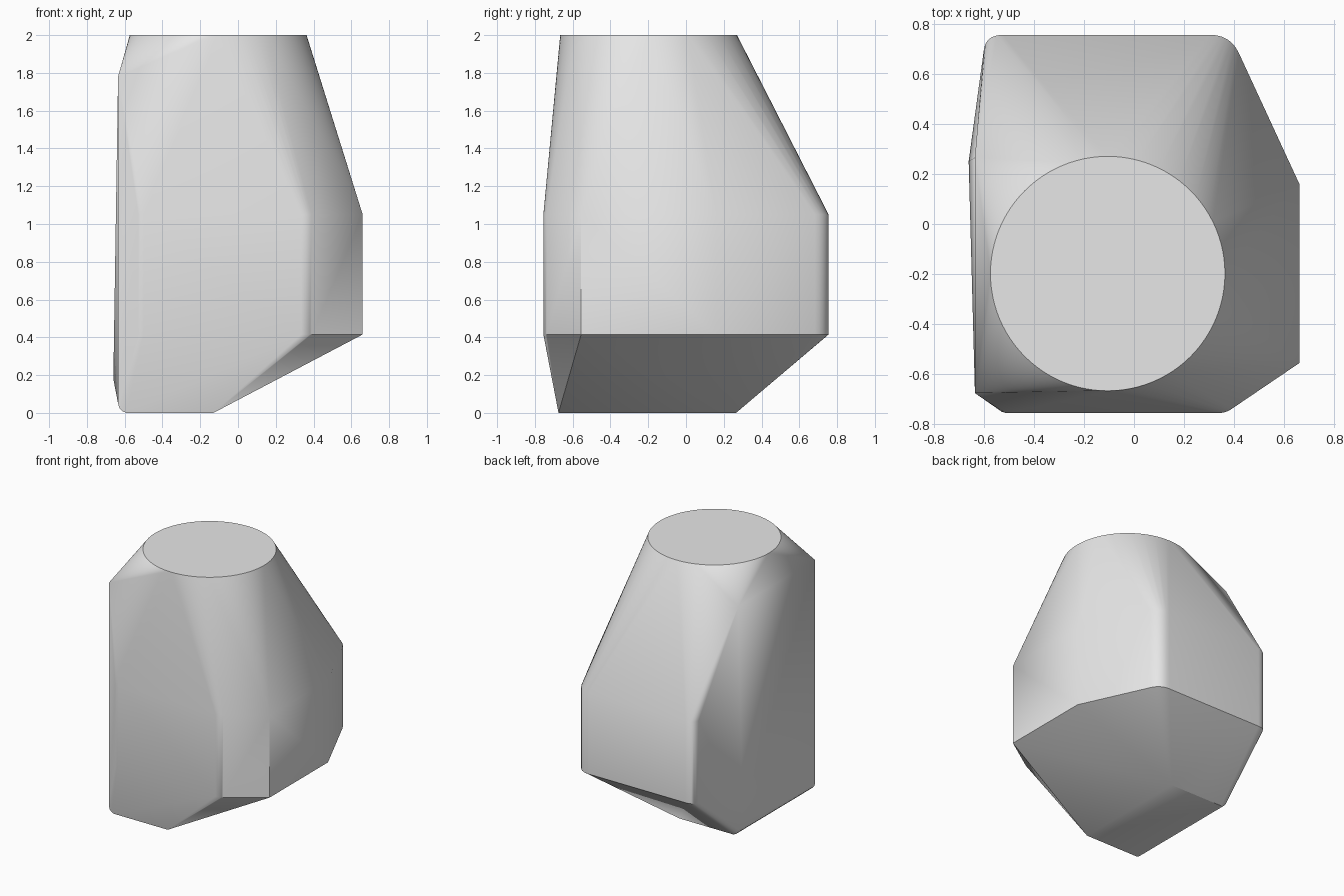
import bpy
import bmesh
import math
from mathutils import Vector

cube = bpy.data.objects.get("Cube")
if cube:
    bpy.data.objects.remove(cube, do_unlink=True)


def rounded_outline(corners, steps=6):
    """Turn (x, y, radius) corners into a closed outline with soft corners."""
    outline = []
    count = len(corners)
    for i, (x, y, r) in enumerate(corners):
        p = Vector((x, y))
        if r == 0:
            outline.append(p)
            continue
        before = Vector(corners[i - 1][:2])
        after = Vector(corners[(i + 1) % count][:2])
        a = p + (before - p).normalized() * r
        b = p + (after - p).normalized() * r
        for s in range(steps + 1):
            t = s / steps
            outline.append(a * (1 - t) ** 2 + p * (2 * t * (1 - t)) + b * t ** 2)
    return outline


points = []

# Round flat top
TOP_SEGMENTS = 96
for i in range(TOP_SEGMENTS):
    a = math.tau * i / TOP_SEGMENTS
    points.append((-0.105 + 0.468 * math.cos(a), -0.198 + 0.468 * math.sin(a), 2.0))

# Wide upright waist
waist = rounded_outline([
    (-0.55, -0.755, 0.05), (0.365, -0.755, 0.03), (0.66, -0.555, 0),
    (0.66, 0.16, 0), (0.385, 0.755, 0.08), (-0.603, 0.755, 0.08),
])
for p in waist:
    points += [(p.x, p.y, z) for z in (0.415, 1.05)]

# Tall left-hand plate and small foot with one rounded edge
for y in (-0.675, 0.265):
    points += [(x, y, z) for x, z in (
        (-0.13, 0), (-0.59, 0), (-0.612, 0.008), (-0.628, 0.025),
        (-0.635, 0.05), (-0.635, 1.78))]
points.append((-0.66, 0.25, 0.18))

# Wrap all the profiles in one skin
bm = bmesh.new()
for p in points:
    bm.verts.new(p)
hull = bmesh.ops.convex_hull(bm, input=bm.verts[:])
loose = [v for v in bm.verts if not v.link_faces]
bmesh.ops.delete(bm, geom=loose, context="VERTS")
bmesh.ops.dissolve_limit(bm, angle_limit=math.radians(0.5),
                         verts=bm.verts[:], edges=bm.edges[:])
bmesh.ops.recalc_face_normals(bm, faces=bm.faces[:])
mesh = bpy.data.meshes.new("faceted_body")
bm.to_mesh(mesh)
bm.free()
body = bpy.data.objects.new("faceted_body", mesh)
bpy.context.collection.objects.link(body)

# Plain grey surface
grey = bpy.data.materials.new("light_grey")
grey.use_nodes = True
colour = (0.8, 0.8, 0.8, 1)
grey.diffuse_color = colour
grey.node_tree.nodes["Principled BSDF"].inputs["Base Color"].default_value = colour
mesh.materials.append(grey)

# Soft blends with crisp rims
bpy.ops.object.select_all(action="DESELECT")
body.select_set(True)
bpy.context.view_layer.objects.active = body
bpy.ops.object.shade_smooth_by_angle(angle=math.radians(38))
